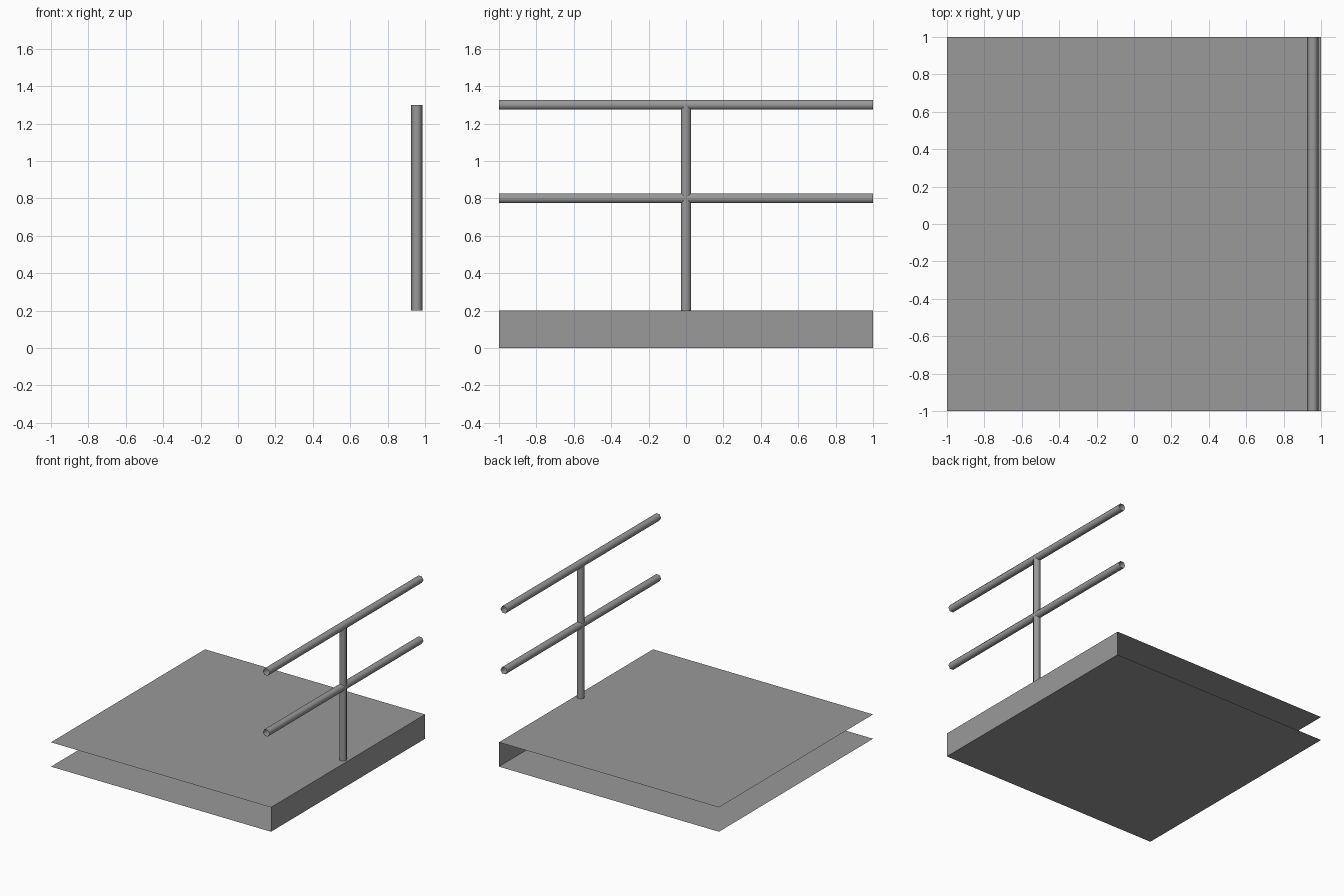
import bpy, bmesh, math
from mathutils import Matrix, Vector

if "Cube" in bpy.data.objects:
    bpy.data.objects.remove(bpy.data.objects["Cube"])

grey = bpy.data.materials.new("plain grey")
grey.diffuse_color = (0.32, 0.32, 0.32, 1)
grey.use_nodes = True
grey.node_tree.nodes["Principled BSDF"].inputs["Base Color"].default_value = grey.diffuse_color


def finish(bm, name):
    mesh = bpy.data.meshes.new(name)
    bm.to_mesh(mesh)
    bm.free()
    mesh.materials.append(grey)
    ob = bpy.data.objects.new(name, mesh)
    bpy.context.collection.objects.link(ob)
    return ob


def tube(name, start, end, radius=0.03, sides=6):
    """Open-ended smooth hexagonal tube with corners pointing along x."""
    start, end = Vector(start), Vector(end)
    axis = (end - start).normalized()
    across = Vector((1, 0, 0))
    other = axis.cross(across)
    bm = bmesh.new()
    rings = []
    for centre in (start, end):
        ring = []
        for i in range(sides):
            a = math.tau * i / sides
            ring.append(bm.verts.new(centre + radius * (math.cos(a) * across + math.sin(a) * other)))
        rings.append(ring)
    for i in range(sides):
        j = (i + 1) % sides
        f = bm.faces.new((rings[0][i], rings[0][j], rings[1][j], rings[1][i]))
        f.smooth = True
    return finish(bm, name)


# walkway slab: top, outer edge and underside, open on the other three sides
bm = bmesh.new()
profile = [(-1, 0), (1, 0), (1, 0.2), (-1, 0.2)]
rows = [[bm.verts.new((x, y, z)) for y in (-1, 1)] for x, z in profile]
for a, b in zip(rows, rows[1:]):
    bm.faces.new((a[0], b[0], b[1], a[1]))
# outward normals: underside down, edge outward, top up
for f in bm.faces:
    f.normal_update()
    if f.normal.dot(f.calc_center_median() - Vector((0, 0, 0.1))) < 0:
        f.normal_flip()
finish(bm, "walkway_slab")

# railing: one post with two rails
RAIL_X = 0.956
tube("railing_post", (RAIL_X, 0, 0.2), (RAIL_X, 0, 1.3))
for name, z in (("middle_rail", 0.8), ("top_rail", 1.3)):
    tube(name, (RAIL_X, -1, z), (RAIL_X, 1, z))
